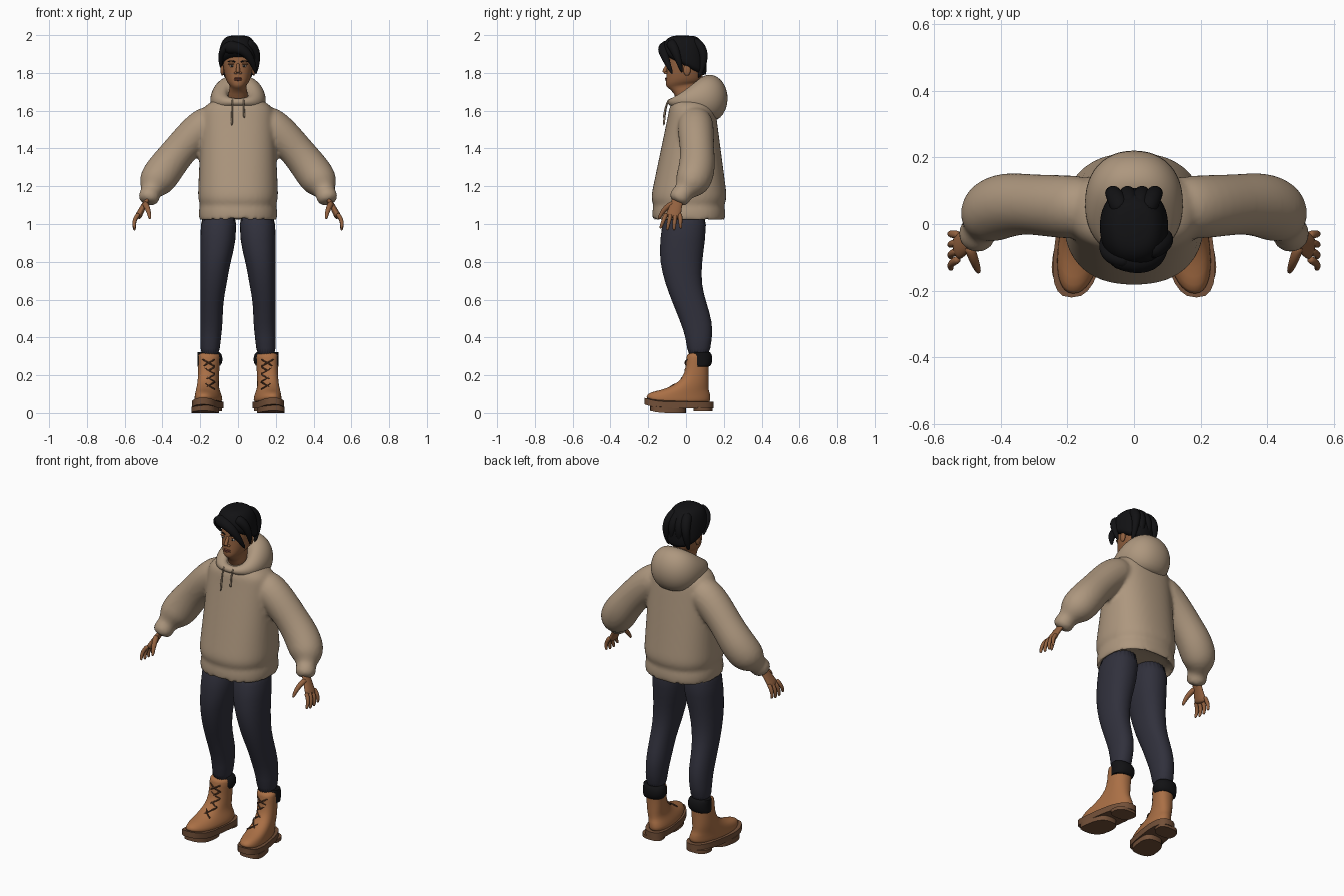
import bpy, bmesh, math
from mathutils import Vector, Matrix

if "Cube" in bpy.data.objects:
    bpy.data.objects.remove(bpy.data.objects["Cube"])


def material(name, *rgb):
    mat = bpy.data.materials.new(name)
    mat.use_nodes = True
    mat.diffuse_color = (*rgb, 1)
    mat.node_tree.nodes["Principled BSDF"].inputs["Base Color"].default_value = (*rgb, 1)
    return mat


fleece = material("beige fleece", .42, .31, .21)
denim = material("dark navy denim", .03, .03, .045)
skin = material("brown skin", .29, .12, .05)
leather = material("tan leather", .4, .16, .06)
rubber = material("brown rubber", .17, .08, .04)
black = material("black hair", .006, .006, .007)
lace_brown = material("dark brown lace", .09, .04, .02)
lip_brown = material("lip", .2, .06, .04)
eye_white = material("eye white", .5, .45, .4)


def turns(start, stop, count):
    """Cosine and sine of evenly spaced angles."""
    angles = [start + (stop - start) * i / (count - 1) for i in range(count)]
    return [(math.cos(angle), math.sin(angle)) for angle in angles]


def join_rings(bm, rings):
    """Join a list of point rings into a closed surface."""
    loops = [[bm.verts.new(point) for point in ring] for ring in rings]
    for lower, upper in zip(loops, loops[1:]):
        for i in range(len(lower)):
            bm.faces.new((lower[i - 1], lower[i], upper[i], upper[i - 1]))
    bm.faces.new(loops[0])
    bm.faces.new(loops[-1])


def loft(bm, rows, power=.9, outer=None):
    """Stack level rings; row = half width, front y, back y, z, rise at the back."""
    def squared(value):
        return math.copysign(abs(value) ** power, value)
    rings = []
    for half, front, back, z, *rise in rows:
        centre = 0 if outer is None else outer - half
        ring = []
        for cosine, sine in turns(0, math.tau, 25)[:-1]:
            depth = (1 - squared(cosine)) / 2
            ring.append((centre + half * squared(sine), front + (back - front) * depth,
                         z + sum(rise) * depth))
        rings.append(ring)
    join_rings(bm, rings)


def tube(bm, rows, flip=1, flat=1):
    """Sweep ovals along a path; row = x, y, z, radius."""
    points = [Vector((flip * x, y, z)) for x, y, z, radius in rows]
    rings = []
    for i, point in enumerate(points):
        ahead = points[min(i + 1, len(points) - 1)]
        along = (ahead - points[max(i - 1, 0)]).normalized()
        across = along.cross(Vector((0, 1, 0))).normalized()
        deep = across.cross(along)
        radius = rows[i][-1]
        rings.append([point + radius * (deep * cosine + across * sine * flat)
                      for cosine, sine in turns(0, math.tau, 17)[:-1]])
    join_rings(bm, rings)


def strand(bm, start, bend, end, thick, tip, flip=1, flat=1):
    """Tapered tube along a curve pulled towards a bend point."""
    start, bend, end = Vector(start), Vector(bend), Vector(end)
    rows = []
    for i in range(6):
        t = i / 5
        point = start.lerp(bend, t).lerp(bend.lerp(end, t), t)
        rows.append((*point, thick + (tip - thick) * t * t))
    tube(bm, rows, flip, flat)


def ball(bm, centre, size):
    bmesh.ops.create_uvsphere(bm, u_segments=16, v_segments=10, radius=1,
                              matrix=Matrix.Translation(centre) @ Matrix.Diagonal((*size, 1)))


def finish(name, bm, mat, rounded=True, mirror=False, fuse=False, warp=None):
    """Turn a bmesh into a named, shaded object with its modifiers."""
    bmesh.ops.recalc_face_normals(bm, faces=bm.faces)
    if warp:
        for vert in bm.verts:
            vert.co = warp(vert.co)
    mesh = bpy.data.meshes.new(name)
    bm.to_mesh(mesh)
    bm.free()
    mesh.materials.append(mat)
    ob = bpy.data.objects.new(name, mesh)
    bpy.context.collection.objects.link(ob)
    bpy.ops.object.select_all(action='DESELECT')
    ob.select_set(True)
    bpy.context.view_layer.objects.active = ob
    if rounded:
        bpy.ops.object.shade_smooth()
        subdivide = ob.modifiers.new("Subdivide", 'SUBSURF')
        subdivide.levels = subdivide.render_levels = 2 if fuse else 1
    else:
        bpy.ops.object.shade_smooth_by_angle(angle=math.radians(40))
    if mirror:
        ob.modifiers.new("Mirror", 'MIRROR').use_mirror_merge = False
    if fuse:
        remesh = ob.modifiers.new("Fuse", 'REMESH')
        remesh.mode, remesh.voxel_size, remesh.use_smooth_shade = 'VOXEL', .011, True
        soften = ob.modifiers.new("Soften", 'SMOOTH')
        soften.factor, soften.iterations = .5, 5


# Hoodie: hem band, torso, domed shoulders and sleeves fused into one cloth
bm = bmesh.new()
rows = [(.21 * grow, -.18 * grow, .21 * grow, z)
        for z, grow in ((1.06, .9), (1.01, .95), (1.02, 1), (1.08, 1), (1.1, .95))]
for i in range(7):
    t = i / 6
    rows.append((.215 - .02 * t, -.19 + .095 * t, .22 - .06 * t, 1.13 + .45 * t))
rows += [(.195 * c, -.095 * c, .16 * c, 1.58 + .1 * s) for c, s in turns(.3, 1.3, 5)]
loft(bm, rows, power=.85)
for flip in (1, -1):
    tube(bm, [(.1, .05, 1.57, .09), (.2, .05, 1.51, .1), (.31, .06, 1.39, .09), (.38, .06, 1.3, .1),
              (.43, .04, 1.23, .1), (.45, .01, 1.2, .08), (.46, -.01, 1.17, .05),
              (.47, -.03, 1.15, .06), (.48, -.05, 1.11, .05)], flip)
finish("hoodie", bm, fleece, fuse=True)

# Lowered hood: a rolled bowl, low at the throat and high behind the neck
bm = bmesh.new()
loft(bm, [(.1 + .05 * c, -.075 - .025 * c, .125 + .1 * c, 1.645 + .02 * s, .02 + .11 * s)
          for c, s in turns(-1.4, 3.6, 12)])
finish("hood", bm, fleece)

# Drawstrings
bm = bmesh.new()
for side, low in ((-.03, 1.52), (.03, 1.56)):
    strand(bm, (side, -.09, 1.66), (side, -.11, 1.63), (side * 1.1, -.118, low), .004, .006)
finish("drawstrings", bm, fleece)

# Trousers, straight along the outer seam
bm = bmesh.new()
loft(bm, [(.05, .01, .12, .28), (.055, 0, .14, .4), (.06, -.03, .14, .48), (.06, -.07, .11, .58),
          (.07, -.11, .08, .68), (.08, -.14, .085, .8), (.095, -.14, .1, .9), (.1, -.12, .12, 1.1)],
     outer=.2)
finish("trousers", bm, denim, mirror=True)


def splay(co):
    """Turn the toes outward and lift the tips."""
    return Vector((co.x + (.06 - co.y) * .15, co.y, co.z + 1.5 * max(0, -.1 - co.y) ** 2))


# Boots
bm = bmesh.new()
loft(bm, [(.065, -.21, .13, .05), (.07, -.215, .13, .07), (.065, -.19, .13, .1), (.06, -.13, .12, .12),
          (.055, -.07, .12, .145), (.055, -.02, .12, .18), (.055, 0, .12, .24), (.06, 0, .125, .3),
          (.055, .01, .12, .32)], outer=.21)
finish("boots", bm, leather, mirror=True, warp=splay)

# Soles with separate tread and heel blocks
bm = bmesh.new()
for half, front, back, low, high in ((.075, -.22, .145, .025, .06), (.07, -.19, 0, 0, .03),
                                     (.065, .04, .14, .01, .03)):
    loft(bm, [(half, front, back, low), (half, front, back, high)], power=.75, outer=.22)
finish("boot_soles", bm, rubber, rounded=False, mirror=True, warp=splay)

# Turned-down sock cuffs: a thick ring behind each boot shaft
bm = bmesh.new()
loft(bm, [(.055 + .012 * c, .04 - .015 * c, .12 + .02 * c, .285 + .04 * s)
          for c, s in turns(-2, 2, 9)], outer=.215)
finish("sock_cuffs", bm, black, mirror=True)


def instep(z):
    """Depth of the boot front at a given height."""
    return -1.7 * max(0, .185 - z)


# Crossed laces
bm = bmesh.new()
for i in range(4):
    top = .285 - .04 * i
    low = top - .04
    for side in (.035, -.035):
        strand(bm, (.155 - side, instep(top) + .01, top),
               (.155, instep(top) / 2 + instep(low) / 2 - .02, top - .02),
               (.155 + side, instep(low) + .01, low), .004, .004)
finish("laces", bm, lace_brown, mirror=True)

# Head and neck
bm = bmesh.new()
loft(bm, [(.06, -.04, .07, 1.6), (.05, -.06, .07, 1.7, .02), (.04, -.1, .07, 1.72, .03),
          (.055, -.11, .08, 1.735, .02), (.068, -.106, .085, 1.77), (.08, -.1, .1, 1.83),
          (.083, -.1, .1, 1.88), (.075, -.08, .09, 1.94), (.05, -.05, .07, 1.97)])
finish("head", bm, skin)

# Nose, eyelids and ears
bm = bmesh.new()
strand(bm, (0, -.09, 1.85), (0, -.11, 1.83), (0, -.115, 1.8), .008, .013)
for side in (1, -1):
    ball(bm, (side * .012, -.106, 1.8), (.009, .01, .007))
    ball(bm, (side * .033, -.09, 1.847), (.02, .009, .006))
    ball(bm, (side * .083, .005, 1.815), (.01, .02, .03))
finish("nose_and_ears", bm, skin)

# Eyes, irises, brows and lips
bm = bmesh.new()
ball(bm, (.032, -.092, 1.836), (.013, .006, .006))
finish("eyes", bm, eye_white, mirror=True)
bm = bmesh.new()
ball(bm, (.032, -.096, 1.836), (.005, .004, .005))
strand(bm, (.014, -.1, 1.857), (.035, -.102, 1.87), (.056, -.085, 1.857), .004, .002)
finish("irises_and_brows", bm, black, mirror=True)
bm = bmesh.new()
for z in (1.771, 1.763):
    ball(bm, (0, -.104, z), (.022, .008, .005))
finish("lips", bm, lip_brown)

# Hair: a tilted dome, a fringe swept to the left, side tufts and back locks
bm = bmesh.new()
loft(bm, [(.104 * c ** .5, -.125 * c ** .5, .11 * c ** .5, 1.92 + .08 * s, .1 * s - .1)
          for c, s in turns(-.3, 1.4, 8)])
strand(bm, (-.07, -.09, 1.93), (.06, -.16, 1.97), (.098, -.07, 1.79), .035, .006)
strand(bm, (.04, -.08, 1.96), (.12, -.06, 1.94), (.096, -.02, 1.8), .03, .006)
strand(bm, (-.01, -.11, 1.95), (-.11, -.11, 1.95), (-.09, -.03, 1.83), .025, .006)
for x in (-.065, -.02, .025, .065):
    strand(bm, (x / 2, .03, 1.97), (x * 1.2, .14, 1.93), (x, .065, 1.77), .03, .008)
finish("hair", bm, black)

# Hands: flat palm, four fanned fingers and a thumb
bm = bmesh.new()
strand(bm, (.465, -.035, 1.15), (.5, -.055, 1.1), (.533, -.07, 1.03), .03, .044, flat=.45)
for k in range(4):
    root = -.104 + .024 * k
    spread = -.032 + .012 * k
    strand(bm, (.524, root, 1.055), (.56, root + spread / 2, 1.02),
           (.547, root + spread, .96 + .01 * abs(k - 1.5)), .012, .007)
strand(bm, (.495, -.065, 1.11), (.475, -.12, 1.09), (.465, -.145, 1.025), .016, .007)
finish("hands", bm, skin, mirror=True)
